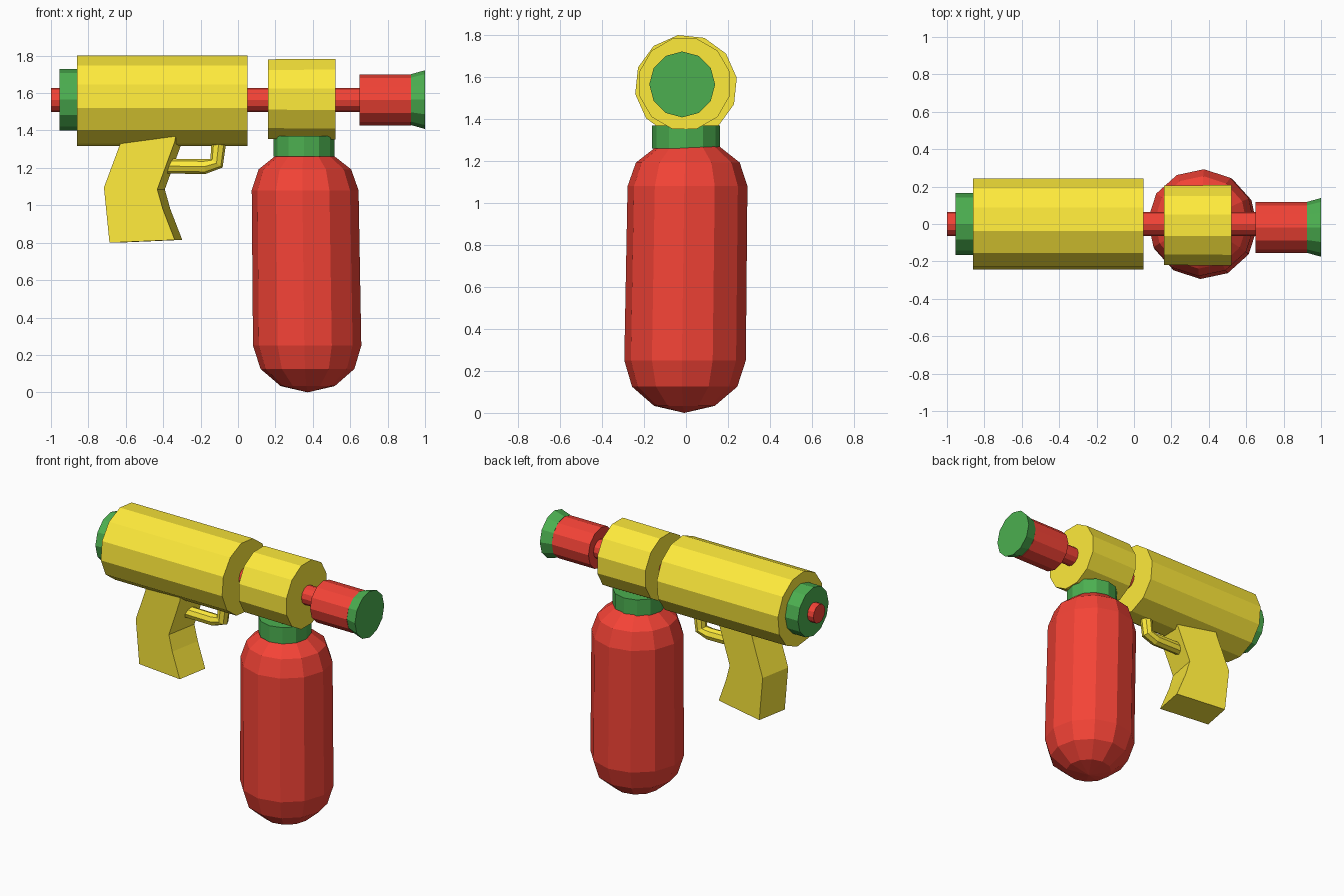
import bpy, bmesh
from math import sin, cos, radians, tau
from mathutils import Matrix, Vector

if "Cube" in bpy.data.objects:
    bpy.data.objects.remove(bpy.data.objects["Cube"])


def material(name, color):
    m = bpy.data.materials.new(name)
    m.diffuse_color = (*color, 1)
    m.use_nodes = True
    m.node_tree.nodes["Principled BSDF"].inputs["Base Color"].default_value = m.diffuse_color
    return m


YELLOW = material("yellow", (1.0, 0.83, 0.044))
RED = material("red", (0.905, 0.056, 0.037))
GREEN = material("green", (0.072, 0.429, 0.08))


def finish(name, bm, mat):
    bmesh.ops.remove_doubles(bm, verts=bm.verts, dist=1e-5)
    bmesh.ops.recalc_face_normals(bm, faces=bm.faces)
    me = bpy.data.meshes.new(name)
    bm.to_mesh(me)
    bm.free()
    me.materials.append(mat)
    ob = bpy.data.objects.new(name, me)
    bpy.context.collection.objects.link(ob)
    return ob


def skin(name, rings, mat):
    """Join rings of points into a capped tube."""
    bm = bmesh.new()
    loops = [[bm.verts.new(p) for p in ring] for ring in rings]
    n = len(loops[0])
    for a, b in zip(loops, loops[1:]):
        for i in range(n):
            j = (i + 1) % n
            bm.faces.new((a[i], a[j], b[j], b[i]))
    bm.faces.new(loops[0])
    bm.faces.new(loops[-1])
    return finish(name, bm, mat)


def circle(r, phase, n):
    return [(r * cos(radians(phase) + tau * i / n), r * sin(radians(phase) + tau * i / n)) for i in range(n)]


def along_x(name, profile, y, z, mat, phase=0, n=12):
    """Turned part on the barrel axis; profile is (x, radius)."""
    return skin(name, [[(x, y + u, z + v) for u, v in circle(r, phase, n)] for x, r in profile], mat)


def along_z(name, profile, x, y, mat, phase=0, n=12, lean=(0, 0)):
    """Upright turned part; profile is (z, radius)."""
    return skin(name, [[(x + lean[0] * z + u, y + lean[1] * z + v, z) for u, v in circle(r, phase, n)]
                       for z, r in profile], mat)


# Barrel and parts on its axis
along_x("barrel", [(-0.86, 0.245), (0.05, 0.245)], 0, 1.558, YELLOW, 9)
along_x("front_collar", [(0.16, 0.22), (0.52, 0.223)], -0.007, 1.568, YELLOW, 15)
along_x("rear_cap", [(-0.955, 0.165), (-0.85, 0.165)], 0, 1.565, GREEN)
along_x("inner_rod", [(-1.0, 0.063), (0.66, 0.063)], 0, 1.563, RED)
along_x("nozzle", [(0.65, 0.137), (0.925, 0.137)], -0.019, 1.563, RED)
along_x("nozzle_tip", [(0.925, 0.136), (1.0, 0.157)], -0.018, 1.565, GREEN)

# Bottle with rounded ends, and its screw neck
steps = [radians(a) for a in (0, 30, 60)]
bottle = [(0, 0)] + [(0.25 - 0.25 * sin(a), 0.29 * cos(a)) for a in reversed(steps)]
bottle += [(1.08 + 0.225 * sin(a), 0.286 * cos(a)) for a in steps]
along_z("bottle", bottle, 0.373, -0.008, RED, -3, lean=(-0.013, 0.014))
along_z("bottle_neck", [(1.26, 0.163), (1.37, 0.163)], 0.352, 0, GREEN)

# Grip: side profile given width, then turned slightly
side = [(-0.60, 1.37), (-0.615, 1.32), (-0.70, 1.095), (-0.67, 0.80), (-0.315, 0.815),
        (-0.38, 0.98), (-0.41, 1.085), (-0.315, 1.34), (-0.31, 1.37)]
grip = skin("grip", [[(x, y, z) for x, z in side] for y in (-0.11, 0.11)], YELLOW)
pivot = Vector((-0.5, 0, 0))
grip.data.transform(Matrix.Translation(pivot) @ Matrix.Rotation(radians(-10.5), 4, 'Z')
                    @ Matrix.Translation(-pivot))

# Trigger: bent tube from the grip up to the barrel
path = [(-0.40, 1.21, 0), (-0.18, 1.207, 8), (-0.115, 1.225, 55), (-0.10, 1.36, 82)]
rings = []
for x, z, tilt in path:
    t = radians(tilt)
    rings.append([(x - v * sin(t), u, z + v * cos(t)) for u, v in circle(0.04, 0, 8)])
skin("trigger", rings, YELLOW)
